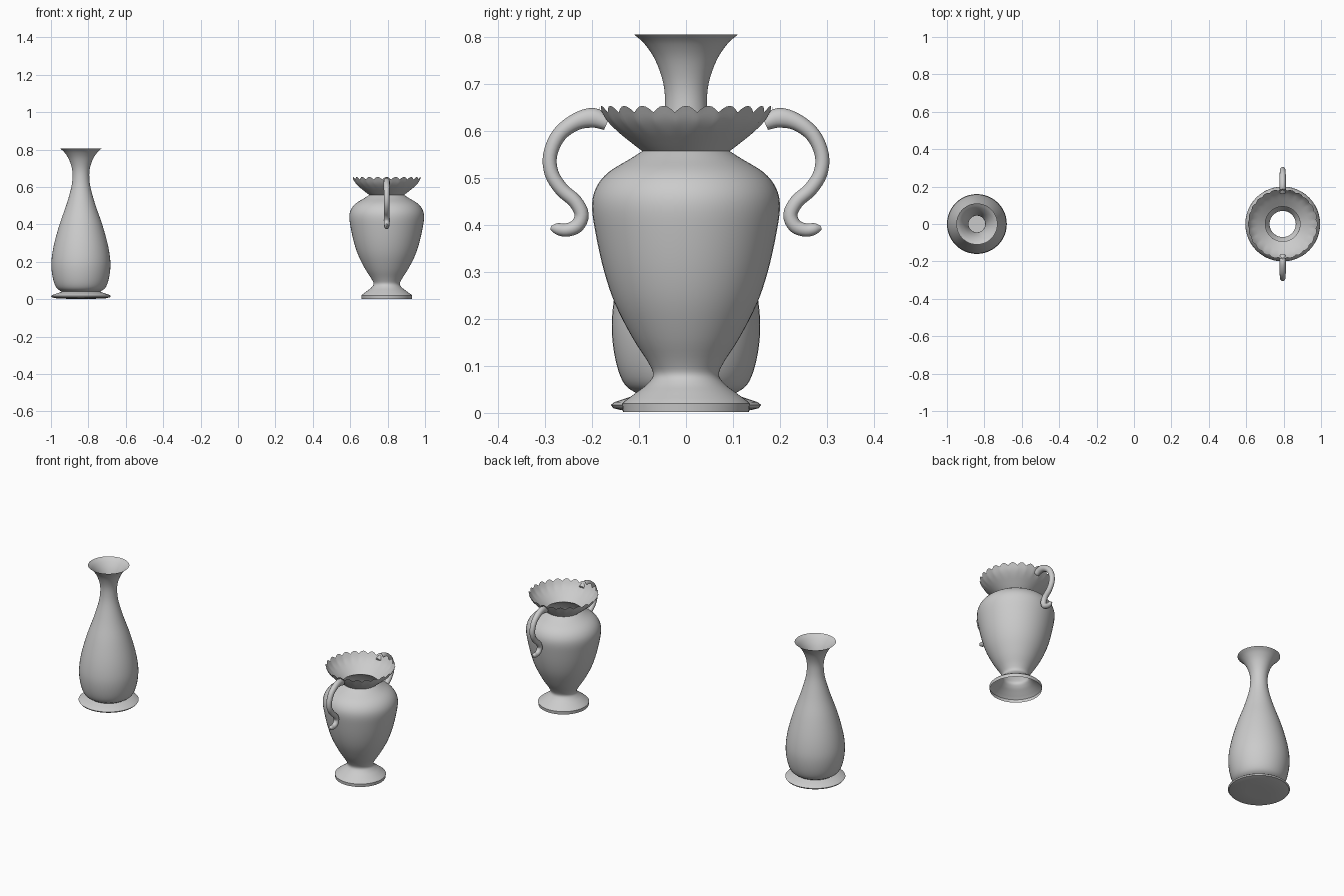
import bpy, bmesh, math
from mathutils import Vector

if "Cube" in bpy.data.objects:
    bpy.data.objects.remove(bpy.data.objects["Cube"])


def smooth_path(pts, steps=4):
    """Catmull-Rom curve through 2D/3D points."""
    p = [Vector(q) for q in pts]
    p = [2 * p[0] - p[1]] + p + [2 * p[-1] - p[-2]]
    out = []
    for i in range(1, len(p) - 2):
        a, b, c, d = p[i - 1:i + 3]
        for s in range(steps):
            t = s / steps
            out.append(0.5 * (2 * b + (c - a) * t + (2 * a - 5 * b + 4 * c - d) * t * t
                              + (3 * b - a - 3 * c + d) * t ** 3))
    return out + [p[-2]]


def finish(bm, name, angle=40):
    me = bpy.data.meshes.new(name)
    bm.to_mesh(me)
    bm.free()
    ob = bpy.data.objects.new(name, me)
    bpy.context.collection.objects.link(ob)
    bpy.ops.object.select_all(action='DESELECT')
    ob.select_set(True)
    bpy.context.view_layer.objects.active = ob
    bpy.ops.object.shade_smooth_by_angle(angle=math.radians(angle))
    return ob


def lathe(name, prof, x, n=48, scallop=None, floor=False):
    """Revolve (r, z) points, bottom to top; scallop shifts each point."""
    bm = bmesh.new()
    rings = []
    for r, z in prof:
        ring = []
        for k in range(n):
            a = 2 * math.pi * k / n
            dr, dz = scallop(a, z) if scallop else (0, 0)
            ring.append(bm.verts.new((x + (r + dr) * math.cos(a), (r + dr) * math.sin(a), z + dz)))
        rings.append(ring)
    for lo, hi in zip(rings, rings[1:]):
        for k in range(n):
            j = (k + 1) % n
            bm.faces.new((lo[k], lo[j], hi[j], hi[k]))
    if floor:
        bm.faces.new(rings[0][::-1])
    return finish(bm, name)


def tube(name, path, x, side, n=12):
    """Sweep a circle along (y, z, radius) points in the plane at x."""
    bm = bmesh.new()
    rings = []
    for i, (y, z, r) in enumerate(path):
        a, b = path[max(i - 1, 0)], path[min(i + 1, len(path) - 1)]
        t = Vector((b[0] - a[0], b[1] - a[1])).normalized()
        ring = []
        for k in range(n):
            c, s = math.cos(2 * math.pi * k / n), math.sin(2 * math.pi * k / n)
            ring.append(bm.verts.new((x + min(r, 0.017) * s,
                                      side * (y - t.y * r * c), z + t.x * r * c)))
        rings.append(ring)
    for lo, hi in zip(rings, rings[1:]):
        for k in range(n):
            j = (k + 1) % n
            bm.faces.new((lo[k], lo[j], hi[j], hi[k]))
    bm.faces.new(rings[0])
    bm.faces.new(rings[-1])
    bmesh.ops.recalc_face_normals(bm, faces=bm.faces)
    return finish(bm, name)


# Slender bottle vase: thin flared foot, pear body, trumpet neck
foot = [(0.07, 0.002), (0.13, 0.004), (0.155, 0.01), (0.16, 0.017), (0.152, 0.023), (0.125, 0.032)]
body = smooth_path([(0.103, 0.04), (0.13, 0.06), (0.147, 0.1), (0.157, 0.16), (0.156, 0.22),
                    (0.142, 0.3), (0.114, 0.4), (0.079, 0.5), (0.053, 0.59), (0.045, 0.65),
                    (0.048, 0.7), (0.065, 0.75), (0.088, 0.785), (0.11, 0.805)])
lathe("bottle_vase", foot + [tuple(p) for p in body], -0.84, floor=True)

# Urn: hollow foot, shouldered body, open at both ends
UX = 0.795
urn_foot = [(0.134, 0.002), (0.136, 0.02)]
urn = smooth_path([(0.128, 0.027), (0.105, 0.044), (0.082, 0.062), (0.07, 0.082), (0.082, 0.11),
                   (0.114, 0.16), (0.15, 0.23), (0.174, 0.3), (0.192, 0.38), (0.2, 0.44),
                   (0.191, 0.48), (0.165, 0.512), (0.12, 0.54), (0.093, 0.557)])
lathe("urn_body", urn_foot + [tuple(p) for p in urn], UX)


# Scalloped flaring collar of the urn
def ripple(a, z):
    w = max(0, (z - 0.59) / 0.058) ** 1.5
    wave = abs(math.cos(12 * a)) - 0.6
    return 0.006 * w * wave, 0.014 * w * wave


collar = smooth_path([(0.093, 0.557), (0.115, 0.574), (0.147, 0.6), (0.168, 0.622), (0.184, 0.648)])
lathe("urn_collar", collar, UX, n=144, scallop=ripple)

# S-curved handles on both sides
path = smooth_path([(0.168, 0.617, 0.016), (0.198, 0.628, 0.021), (0.235, 0.619, 0.018),
                    (0.27, 0.592, 0.016), (0.289, 0.55, 0.015), (0.286, 0.51, 0.015),
                    (0.265, 0.476, 0.015), (0.236, 0.45, 0.015), (0.222, 0.422, 0.015),
                    (0.232, 0.398, 0.015), (0.255, 0.389, 0.014), (0.275, 0.392, 0.012),
                    (0.288, 0.394, 0.004)])
for name, side in (("urn_handle_front", -1), ("urn_handle_back", 1)):
    tube(name, path, UX, side)
